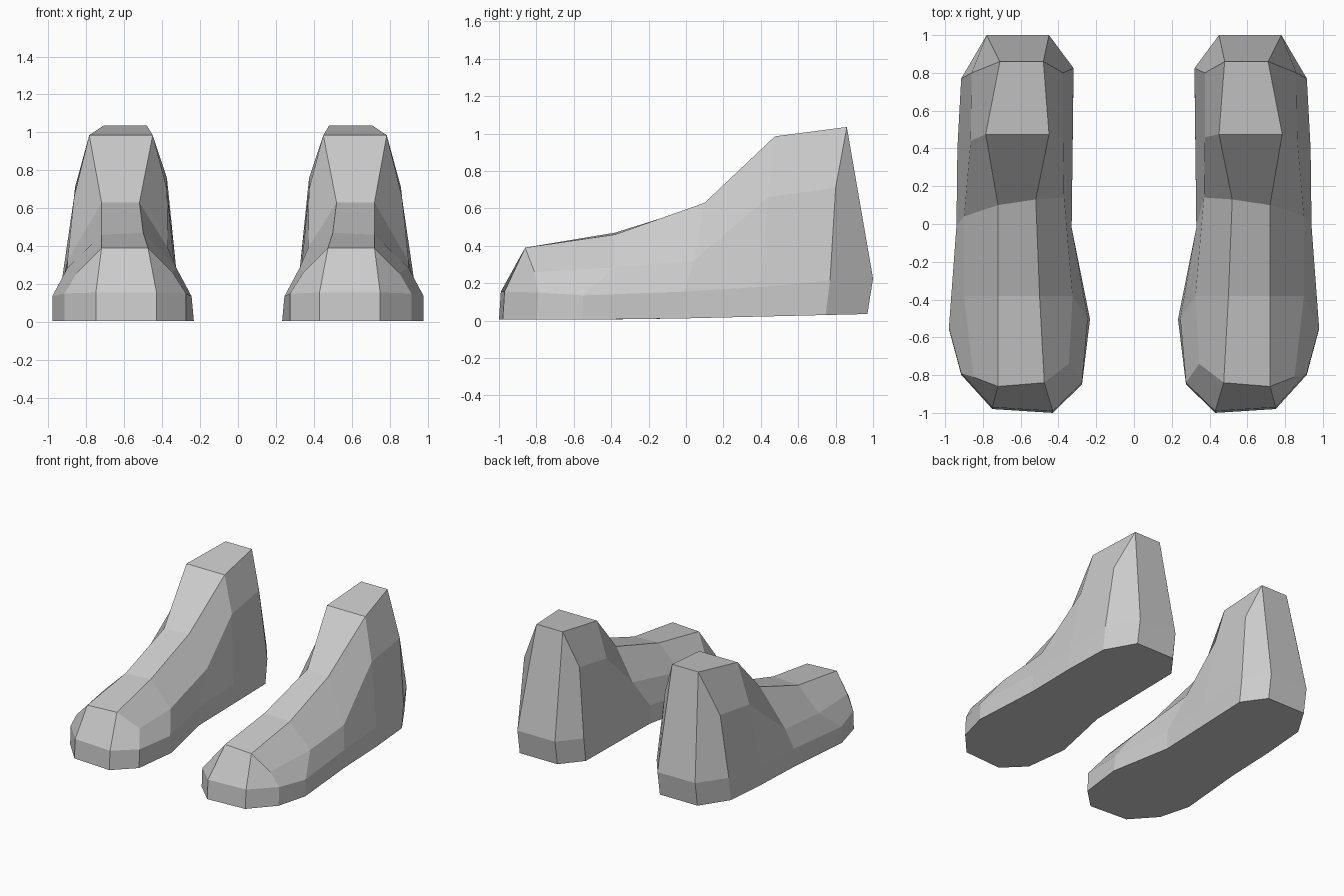
import bpy, bmesh

if "Cube" in bpy.data.objects:
    bpy.data.objects.remove(bpy.data.objects["Cube"])

# Rails run toe -> heel at five stations, right boot only
top_out = [(.72, -.86, .39), (.72, -.38, .46), (.72, .10, .63), (.785, .475, .985), (.71, .86, 1.035)]
top_in = [(.475, -.84, .39), (.50, -.38, .47), (.52, .13, .63), (.45, .475, .985), (.48, .86, 1.035)]
up_out = [(.85, -.81, .26), (.90, -.38, .285), (.90, .04, .32), (.865, .44, .66), (.86, .80, .71)]
up_in = [(.345, -.74, .26), (.325, -.38, .285), (.37, .14, .39), (.375, .46, .70), (.375, .80, .76)]
mid_out = [(.915, -.79, .15), (.98, -.55, .135), (.94, -.01, .155), (.935, .40, .18), (.915, .77, .215)]
mid_in = [(.275, -.84, .15), (.245, -.50, .135), (.33, -.02, .155), (.325, .40, .18), (.32, .825, .22)]
toe_out, toe_in = (.75, -.97, .155), (.43, -.99, .155)
heel_out, heel_in = (.78, 1, .225), (.45, 1, .225)

bm = bmesh.new()


def rail(points):
    return [bm.verts.new(p) for p in points]


def strip(a, b):
    for i in range(len(a) - 1):
        bm.faces.new((a[i], a[i + 1], b[i + 1], b[i]))


to, ti, uo, ui, mo, mi = map(rail, (top_out, top_in, up_out, up_in, mid_out, mid_in))
fo, fi, ho, hi = rail([toe_out, toe_in, heel_out, heel_in])

# Instep, shaft top and side panels
strip(to, ti)
for t, u, m, f, h in ((to, uo, mo, fo, ho), (ti, ui, mi, fi, hi)):
    strip(t, u)
    strip(u, m)
    bm.faces.new((f, m[0], u[0], t[0]))
    bm.faces.new((h, m[-1], u[-1], t[-1]))

# Toe cap and heel back
bm.faces.new((fi, fo, to[0], ti[0]))
bm.faces.new((hi, ho, to[-1], ti[-1]))

# Sole band dropped from the middle outline, heel slightly raised
ring = [fo] + mo + [ho, hi] + mi[::-1] + [fi]
sole = []
for v in ring:
    x, y, z = v.co
    x = x - .012 if x < .27 else x
    y = y - .03 * max(y, 0) - .01 * max(-y, 0)
    sole.append(bm.verts.new((x, y, max(0.005, .012 + .024 * y))))
strip(ring + ring[:1], sole + sole[:1])
bm.faces.new(sole)
bm.normal_update()
bmesh.ops.recalc_face_normals(bm, faces=bm.faces[:])

mesh = bpy.data.meshes.new("boots")
bm.to_mesh(mesh)
bm.free()
boots = bpy.data.objects.new("boots", mesh)
bpy.context.collection.objects.link(boots)

# Left boot
mirror = boots.modifiers.new("left_boot", 'MIRROR')
mirror.use_mirror_merge = False
